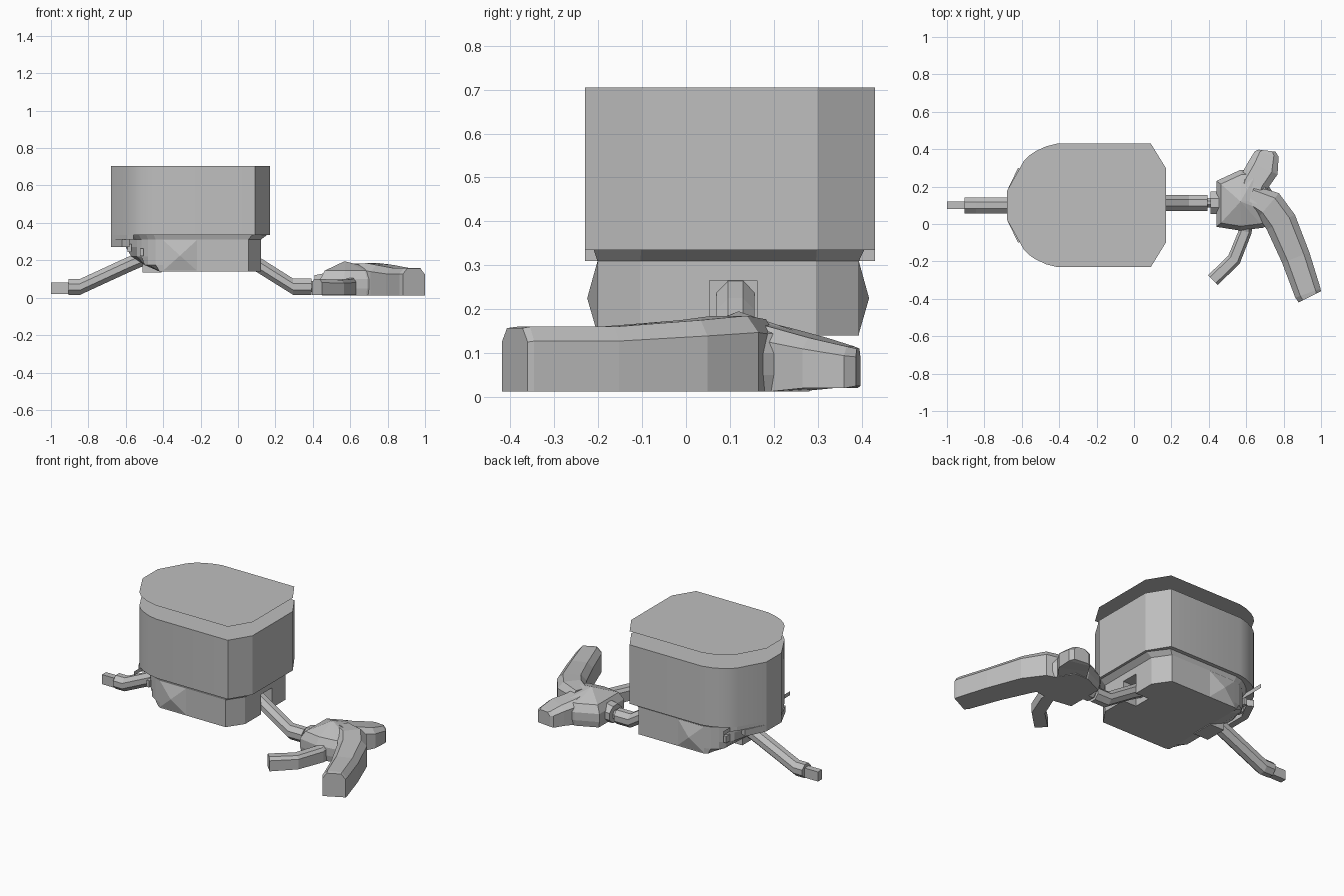
import bpy, bmesh, math
from mathutils import Vector

cube = bpy.data.objects.get("Cube")
if cube:
    bpy.data.objects.remove(cube, do_unlink=True)

grey = bpy.data.materials.new("plain grey")
grey.use_nodes = True
grey.diffuse_color = (0.52, 0.52, 0.52, 1)
grey.node_tree.nodes["Principled BSDF"].inputs["Base Color"].default_value = (0.52, 0.52, 0.52, 1)


def skin(name, rings, smooth=False, tip=None):
    """Join rings of points with faces, capped flat or with a pointed tip."""
    bm = bmesh.new()
    loops = [[bm.verts.new(p) for p in ring] for ring in rings]
    n = len(loops[0])
    for a, b in zip(loops, loops[1:]):
        for i in range(n):
            j = (i + 1) % n
            bm.faces.new((a[i], a[j], b[j], b[i]))
    if len(loops) > 1 or tip is None:
        bm.faces.new(loops[0][::-1] if len(loops) > 1 else loops[0])
    if tip:
        top = bm.verts.new(tip)
        for i in range(n):
            bm.faces.new((loops[-1][i], loops[-1][(i + 1) % n], top))
    elif len(loops) > 1:
        bm.faces.new(loops[-1])
    if len(loops) > 1:
        bmesh.ops.remove_doubles(bm, verts=bm.verts, dist=0.0005)
        bmesh.ops.recalc_face_normals(bm, faces=bm.faces)
    mesh = bpy.data.meshes.new(name)
    bm.to_mesh(mesh)
    bm.free()
    ob = bpy.data.objects.new(name, mesh)
    bpy.context.collection.objects.link(ob)
    mesh.materials.append(grey)
    if smooth:
        bpy.ops.object.select_all(action='DESELECT')
        ob.select_set(True)
        bpy.context.view_layer.objects.active = ob
        bpy.ops.object.shade_smooth_by_angle(angle=math.radians(25))
    return ob


def limb(name, profile, stations):
    """Sweep a profile along stations of (x, y, z base, half width, height)."""
    pts = [Vector(s[:2]) for s in stations]
    rings = []
    for i, (x, y, z, w, h) in enumerate(stations):
        d = (pts[min(i + 1, len(pts) - 1)] - pts[max(i - 1, 0)]).normalized()
        side = Vector((d.y, -d.x))
        rings.append([(x + side.x * u * w, y + side.y * u * w, z + v * h) for u, v in profile])
    return skin(name, rings)


def box(name, x0, x1, y0, y1, z0, z1):
    ring = [(x0, y0), (x1, y0), (x1, y1), (x0, y1)]
    return skin(name, [[(x, y, z) for x, y in ring] for z in (z0, z1)])


def mirrored(half, mid):
    """Close a half outline, given as (x, distance from the mid line)."""
    return [(x, mid - d) for x, d in half] + [(x, mid + d) for x, d in reversed(half)]


def level(outline, z, limit=-2):
    return [(max(x, limit), y, z) for x, y in outline]


OCTAGON = [(-.4, 0), (.4, 0), (1, .3), (1, .7), (.4, 1), (-.4, 1), (-1, .7), (-1, .3)]
FINGER = [(-1, 0), (1, 0), (1, .78), (.6, 1), (-.6, 1), (-1, .78)]
SQUARE = [(-1, 0), (1, 0), (1, 1), (-1, 1)]

# Upper case and the thin lid hovering above it
upper = mirrored([(-.68, .075), (-.59, .235), (-.56, .266), (-.525, .29), (-.47, .315),
                  (-.41, .33), (.09, .33), (.17, .2)], .1)
skin("upper_case", [level(upper, .335), level(upper, .705)], True)
skin("lid", [level(upper, .79)])
rear = [(min(x, -.56), y) for x, y in upper]
skin("case_skirt", [level(rear, .31), level(rear, .335)])

# Lower case: flared lip on top, sloping up underneath its round end
lower = mirrored([(-.6, .075), (-.54, .195), (-.515, .23), (-.48, .262), (-.44, .287),
                  (-.4, .298), (.055, .298), (.122, .2)], .096)
lip = mirrored([(-.62, .075), (-.56, .205), (-.53, .24), (-.49, .272), (-.45, .297),
                (-.4, .308), (.075, .308), (.155, .2)], .098)
lower_case = skin("lower_case", [level(lower, .14, -.42), level(lower, .175, -.5),
                                 level(lower, .22, -.57), level(lower, .27),
                                 level(lower, .31), level(lip, .335)])

# Socket cut where the long arm leaves the case
cutter = box("socket_cutter", .03, .2, .053, .162, .12, .265)
cutter.hide_render = True
cutter.hide_viewport = True
cut = lower_case.modifiers.new("socket", 'BOOLEAN')
cut.object = cutter
cut.operation = 'DIFFERENCE'
cut.solver = 'EXACT'

# Pointed side panels, clips and tabs on both sides
for side, label in ((-1, "front"), (1, "back")):
    face = .096 + side * .298
    base = [(-.4, face, .145), (-.22, face, .145), (-.22, face, .308), (-.4, face, .308)]
    skin(label + "_panel", [base[::side * -1]], tip=(-.31, face + side * .023, .225))
    for x, z, d in ((-.58, .245, .13), (-.515, .222, .235)):
        y = .096 + side * d
        box(label + "_clip", x - .01, x + .01, y - .02, y + .02, z, z + .042)

# Bumper below the round end, and block under the case
bumper_half = [(-.62, .2), (-.68, .075)]
outer = [(x, .1 - d) for x, d in bumper_half] + [(x, .1 + d) for x, d in reversed(bumper_half)]
inner = [(x + .04, .1 + (y - .1) * .9) for x, y in reversed(outer)]
skin("bumper", [level(outer + inner, .27), level(outer + inner, .312)])
box("under_block", -.51, -.41, .03, .17, .135, .22)

# Short arm with a square tip
limb("short_arm", OCTAGON, [(-.48, .1, .18, .043, .085), (-.58, .1, .137, .043, .085),
                            (-.845, .1, .015, .043, .085), (-.907, .1, .015, .043, .085)])
limb("short_arm_tip", SQUARE, [(-.9, .1, .02, .02, .06), (-1, .1, .02, .02, .06)])

# Long arm, wrist link and collar
limb("long_arm", OCTAGON, [(.02, .113, .18, .043, .09), (.1, .113, .137, .043, .088),
                           (.295, .113, .015, .043, .087), (.392, .113, .015, .043, .087)])
limb("wrist_link", OCTAGON, [(.38, .113, .03, .025, .06), (.45, .113, .03, .025, .06)])
limb("wrist_collar", OCTAGON, [(.41, .113, .015, .06, .105), (.46, .113, .015, .06, .115)])

# Palm, domed toward its middle
palm = [(.44, -.015), (.567, -.035), (.69, -.02), (.8, .03), (.77, .13),
        (.715, .21), (.66, .29), (.57, .29), (.44, .23)]


def palm_ring(scale, z):
    return [(.6 + (x - .6) * scale, .12 + (y - .12) * scale, z) for x, y in palm]


skin("palm", [palm_ring(.95, .012), palm_ring(1, .05), palm_ring(1, .1), palm_ring(.85, .145)],
     tip=(.57, .12, .195))

# Three fingers
limb("long_finger", FINGER, [(.62, .15, .012, .06, .165), (.72, .1, .012, .085, .173),
                             (.785, .01, .012, .085, .163), (.865, -.18, .012, .078, .148),
                             (.93, -.37, .012, .072, .148), (.94, -.39, .012, .066, .145)])
limb("back_finger", FINGER, [(.61, .12, .012, .08, .17), (.64, .22, .012, .08, .145),
                             (.69, .3, .02, .085, .115), (.71, .375, .02, .065, .095),
                             (.712, .392, .025, .045, .085)])
limb("inner_finger", FINGER, [(.59, .03, .015, .045, .11), (.595, -.04, .015, .035, .085),
                              (.535, -.19, .015, .037, .08), (.422, -.3, .015, .037, .085)])
